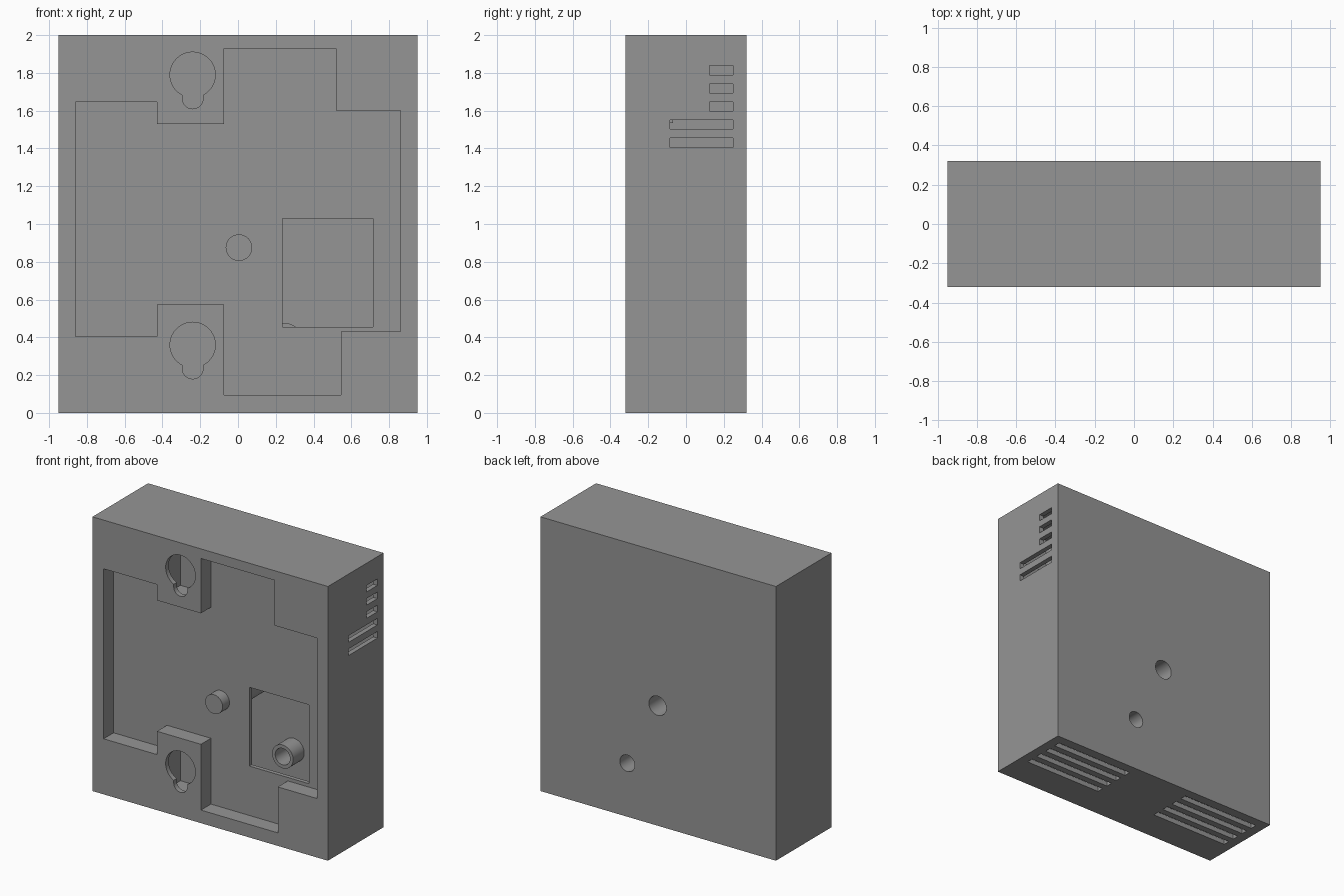
import bpy, bmesh, math

if "Cube" in bpy.data.objects:
    bpy.data.objects.remove(bpy.data.objects["Cube"])

WALL = 0.035          # shell thickness
FRONT, BACK = -0.32, 0.32
FLOOR = -0.205        # recess floor

grey = bpy.data.materials.new("mid_grey")
grey.diffuse_color = (0.3, 0.3, 0.3, 1)
grey.use_nodes = True
grey.node_tree.nodes["Principled BSDF"].inputs["Base Color"].default_value = grey.diffuse_color


def prism(name, outline, y0, y1):
    """Extrude an x-z outline along y."""
    bm = bmesh.new()
    face = bm.faces.new([bm.verts.new((x, y0, z)) for x, z in outline])
    out = bmesh.ops.extrude_face_region(bm, geom=[face])
    verts = [v for v in out["geom"] if isinstance(v, bmesh.types.BMVert)]
    bmesh.ops.translate(bm, verts=verts, vec=(0, y1 - y0, 0))
    bmesh.ops.recalc_face_normals(bm, faces=bm.faces)
    mesh = bpy.data.meshes.new(name)
    bm.to_mesh(mesh)
    bm.free()
    mesh.materials.append(grey)
    ob = bpy.data.objects.new(name, mesh)
    bpy.context.collection.objects.link(ob)
    return ob


def box(name, x0, x1, y0, y1, z0, z1):
    return prism(name, [(x0, z0), (x1, z0), (x1, z1), (x0, z1)], y0, y1)


def arc(cx, cz, r, a0, a1, n):
    return [(cx + r * math.cos(math.radians(a0 + (a1 - a0) * i / n)),
             cz + r * math.sin(math.radians(a0 + (a1 - a0) * i / n))) for i in range(n + 1)]


def rod(name, cx, cz, r, y0, y1):
    return prism(name, arc(cx, cz, r, 0, 360, 48)[:-1], y0, y1)


def cut(target, cutter):
    mod = target.modifiers.new("cut", "BOOLEAN")
    mod.operation, mod.solver, mod.object = "DIFFERENCE", "EXACT", cutter
    bpy.context.view_layer.objects.active = target
    bpy.ops.object.modifier_apply(modifier=mod.name)
    bpy.data.objects.remove(cutter)


def grow(points, d):
    """Offset a clockwise right-angled outline outwards."""
    res = []
    for i, (x, z) in enumerate(points):
        px, pz = points[i - 1]
        qx, qz = points[(i + 1) % len(points)]
        nx = nz = 0
        for ax, az, bx, bz in ((px, pz, x, z), (x, z, qx, qz)):
            length = math.hypot(bx - ax, bz - az)
            nx += -(bz - az) / length
            nz += (bx - ax) / length
        res.append((x + nx * d, z + nz * d))
    return res


# Stepped recess outline, clockwise from the front
recess = [(-0.86, 1.645), (-0.43, 1.645), (-0.43, 1.53), (-0.075, 1.53),
          (-0.075, 1.93), (0.52, 1.93), (0.52, 1.6), (0.86, 1.6),
          (0.86, 0.43), (0.545, 0.43), (0.545, 0.095), (-0.075, 0.095),
          (-0.075, 0.575), (-0.43, 0.575), (-0.43, 0.405), (-0.86, 0.405)]
pockets = [(1.565, 1.92), (0.14, 0.54)]      # z ranges behind the keyholes
screw, light = (0.005, 0.875), (0.25, 0.39)  # hole centres in the back

# Hollow inside, leaving material for recess pan, pockets and tubes
cavity = box("cavity", -0.95 + WALL, 0.95 - WALL, FRONT + WALL, BACK - WALL, WALL, 2 - WALL)
cut(cavity, prism("pan", grow(recess, 0.03), -0.5, FLOOR + 0.03))
for z0, z1 in pockets:
    cut(cavity, box("pocket_wall", -0.425, -0.08, -0.5, -0.07, z0 - 0.03, z1 + 0.03))
cut(cavity, rod("screw_tube", *screw, 0.1, -0.25, 0.5))
cut(cavity, rod("light_tube", *light, 0.085, 0.157, 0.5))

# Housing shell
housing = box("housing", -0.95, 0.95, FRONT, BACK, 0, 2)
cut(housing, cavity)
cut(housing, prism("recess", recess, -0.5, FLOOR))
cut(housing, box("window", 0.235, 0.715, -0.25, -0.12, 0.455, 1.03))

# Keyhole hangers with pockets
for cz, (z0, z1) in zip((1.79, 0.36), pockets):
    cut(housing, box("pocket", -0.395, -0.11, FRONT + WALL, -0.10, z0, z1))
    a = math.degrees(math.asin(0.055 / 0.12))
    hole = arc(-0.24, cz, 0.12, a - 90, 270 - a, 40) + arc(-0.24, cz - 0.125, 0.055, 180, 360, 16)
    cut(housing, prism("keyhole", hole, -0.5, -0.2))

# Holes through the back
cut(housing, rod("screw_hole", *screw, 0.07, -0.19, 0.5))
cut(housing, rod("light_hole", *light, 0.06, 0.1, 0.5))

# Vent slots on the right side
for i in range(5):
    z = 1.79 - 0.096 * i
    cut(housing, box("side_slot", 0.85, 1.1, 0.125 if i < 3 else -0.085, 0.25, z, z + 0.048))

# Vent slots in the bottom, two groups
for i in range(4):
    y = 0.202 - 0.096 * i
    for x0, x1 in ((-0.88, -0.25), (0.25, 0.88)):
        cut(housing, box("bottom_slot", x0, x1, y, y + 0.048, -0.1, 0.05))

# Round peg on the recess floor
peg = rod("peg", *screw, 0.07, -0.285, FLOOR + 0.005)

for ob in (housing, peg):
    bpy.ops.object.select_all(action="DESELECT")
    ob.select_set(True)
    bpy.context.view_layer.objects.active = ob
    bpy.ops.object.shade_smooth_by_angle(angle=math.radians(30))
